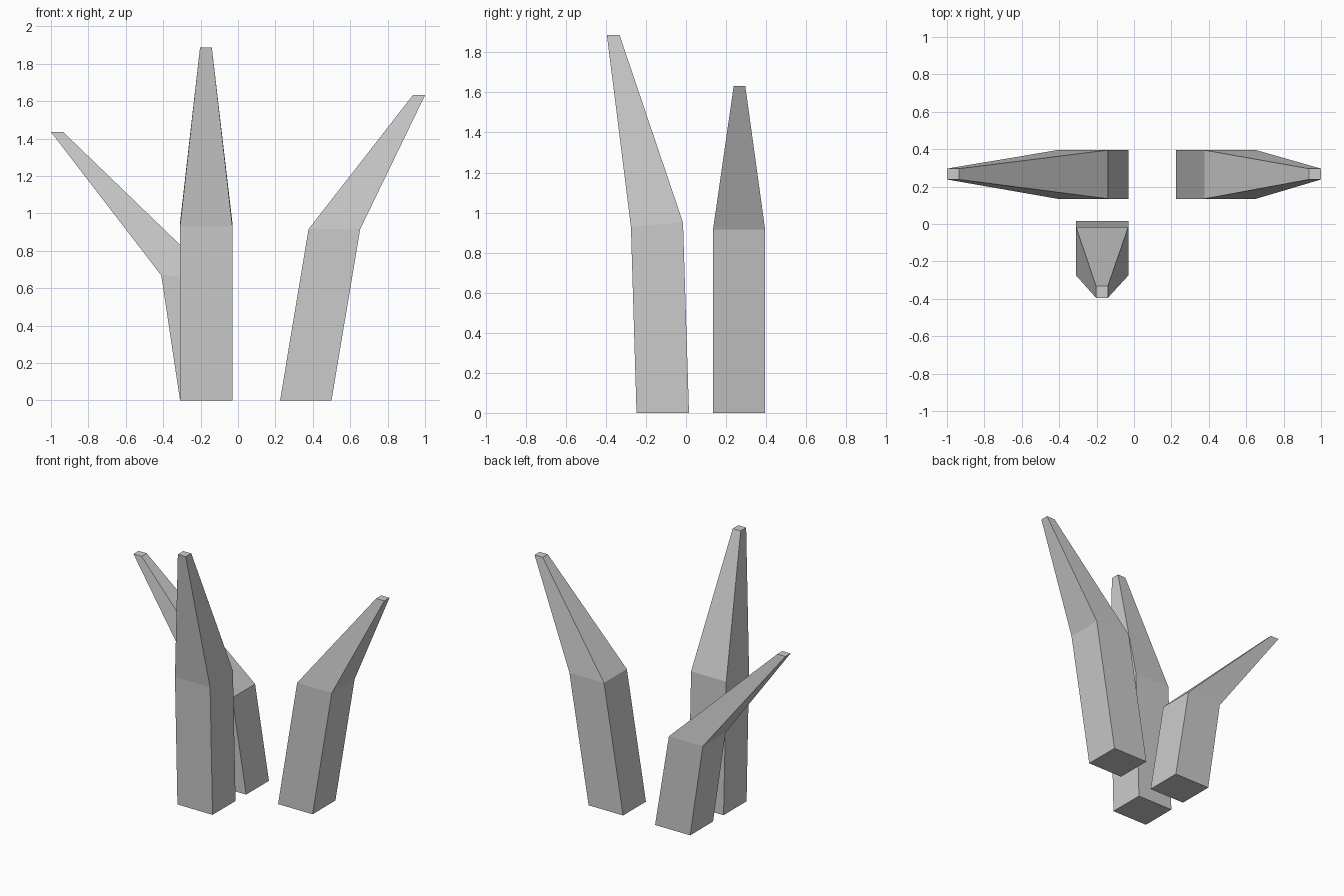
import bpy
import bmesh

if "Cube" in bpy.data.objects:
    bpy.data.objects.remove(bpy.data.objects["Cube"])


def blade(name, sections):
    """Closed square-section spike; each section is x0, x1, y0, y1, z_front, z_back."""
    bm = bmesh.new()
    rings = []
    for x0, x1, y0, y1, zf, zb in sections:
        corners = ((x0, y0, zf), (x1, y0, zf), (x1, y1, zb), (x0, y1, zb))
        rings.append([bm.verts.new(c) for c in corners])
    bm.faces.new(rings[0][::-1])
    bm.faces.new(rings[-1])
    for low, high in zip(rings, rings[1:]):
        for i in range(4):
            j = (i + 1) % 4
            bm.faces.new((low[i], low[j], high[j], high[i]))
    bmesh.ops.recalc_face_normals(bm, faces=bm.faces)
    mesh = bpy.data.meshes.new(name)
    bm.to_mesh(mesh)
    bm.free()
    obj = bpy.data.objects.new(name, mesh)
    bpy.context.collection.objects.link(obj)


# Tall front blade, leaning forward
blade("front_blade", [
    (-0.31, -0.03, -0.247, 0.015, 0, 0),
    (-0.31, -0.03, -0.275, -0.015, 0.93, 0.95),
    (-0.203, -0.14, -0.395, -0.332, 1.887, 1.887),
])

# Low blade, bending strongly to the left
blade("left_blade", [
    (-0.31, -0.03, 0.135, 0.395, 0, 0),
    (-0.41, -0.14, 0.135, 0.395, 0.668, 0.668),
    (-1.0, -0.935, 0.238, 0.296, 1.435, 1.435),
])

# Medium blade, bending to the right
blade("right_blade", [
    (0.225, 0.50, 0.135, 0.395, 0, 0),
    (0.377, 0.653, 0.135, 0.395, 0.915, 0.915),
    (0.935, 1.0, 0.238, 0.296, 1.632, 1.632),
])
